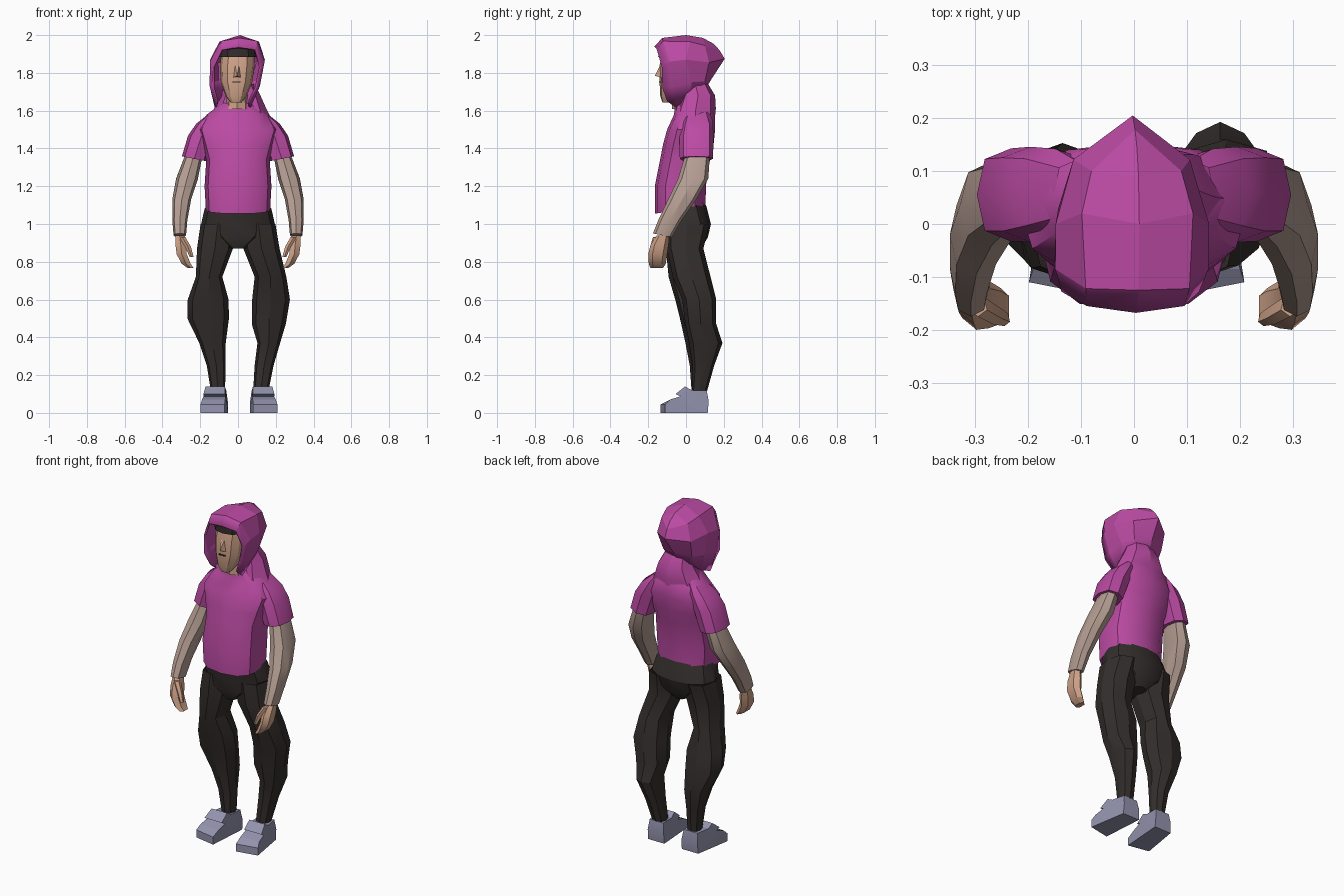
import bpy, bmesh, math
from mathutils import Vector


def material(name, rgb):
    m = bpy.data.materials.new(name)
    m.diffuse_color = (*rgb, 1)
    return m


PURPLE = material("purple cloth", (0.50, 0.07, 0.37))
BLACK = material("black trousers", (0.034, 0.028, 0.026))
GREY = material("grey shoe", (0.29, 0.29, 0.42))
SLEEVE = material("pale undersleeve", (0.46, 0.34, 0.29))
SKIN = material("skin", (0.63, 0.37, 0.25))
HAIR = material("dark hair", (0.032, 0.024, 0.024))


def finish(name, verts, faces, mat, angle=28):
    me = bpy.data.meshes.new(name)
    bm = bmesh.new()
    vs = [bm.verts.new(v) for v in verts]
    for f in faces:
        bm.faces.new([vs[i] for i in f])
    bmesh.ops.remove_doubles(bm, verts=bm.verts, dist=0.0005)
    bmesh.ops.recalc_face_normals(bm, faces=bm.faces)
    bm.to_mesh(me)
    bm.free()
    me.materials.append(mat)
    ob = bpy.data.objects.new(name, me)
    bpy.context.collection.objects.link(ob)
    bpy.ops.object.select_all(action='DESELECT')
    ob.select_set(True)
    bpy.context.view_layer.objects.active = ob
    bpy.ops.object.shade_smooth_by_angle(angle=math.radians(angle))
    return ob


def loft(name, rings, mat, sides=8, side=1, square=0.85, angle=28, caps=(1, 1)):
    """Rings are (x, y, z, rx, ry[, slope along x, slope along y])."""
    def sq(v):
        return math.copysign(abs(v) ** square, v) if abs(v) > 1e-6 else 0
    verts, faces = [], []
    for r in rings:
        x, y, z, rx, ry, sx, sy = (tuple(r) + (0, 0))[:7]
        for i in range(sides):
            a = math.tau * i / sides - math.pi / 2
            dx, dy = rx * sq(math.cos(a)), ry * sq(math.sin(a))
            verts.append((side * (x + dx), y + dy, z + sx * dx + sy * dy))
    for k in range(len(rings) - 1):
        for i in range(sides):
            j = (i + 1) % sides
            a, b = k * sides, (k + 1) * sides
            faces.append((a + i, a + j, b + j, b + i))
    if caps[0]:
        faces.append(tuple(range(sides)))
    if caps[1]:
        faces.append(tuple(range((len(rings) - 1) * sides, len(rings) * sides)))
    return finish(name, verts, faces, mat, angle)


# Shirt body, collar folds
loft("shirt_body", [
    (0, -.03, 1.075, .17, .134, 0, .15), (0, -.03, 1.20, .177, .135),
    (0, -.005, 1.34, .168, .132), (0, .012, 1.42, .19, .134),
    (0, .027, 1.50, .215, .127), (0, .045, 1.58, .165, .108),
    (0, .03, 1.64, .085, .088)], PURPLE, 12, square=.78, angle=35)
loft("hood_collar", [
    (.008, .048, 1.57, .162, .106), (.012, .052, 1.61, .138, .106),
    (.014, .064, 1.68, .105, .09), (.01, .05, 1.74, .078, .068)],
    PURPLE, 8, caps=(0, 1))

# Trousers
loft("pelvis", [
    (0, -.01, 1.13, .145, .105), (0, -.01, 1.08, .177, .122),
    (0, .008, 1.0, .195, .124), (0, .0, .93, .15, .116),
    (0, -.005, .87, .045, .085)], BLACK, 12)
loft("leg_a", [
    (-.108, .008, 1.0, .09, .116), (-.122, -.01, .87, .095, .097),
    (-.153, .0, .72, .07, .092), (-.158, .033, .60, .108, .09),
    (-.158, .05, .50, .11, .082), (-.135, .075, .37, .07, .078),
    (-.115, .07, .25, .05, .05), (-.106, .068, .11, .037, .038)],
    BLACK, square=.8, caps=(0, 1))
loft("leg_b", [
    (.108, .008, 1.0, .09, .116), (.124, -.005, .87, .096, .097),
    (.172, .03, .72, .084, .10), (.175, .07, .60, .10, .09),
    (.163, .078, .47, .09, .082), (.163, .105, .37, .06, .088),
    (.138, .092, .25, .05, .057), (.12, .07, .11, .04, .04)],
    BLACK, square=.8, caps=(0, 1))

# Shoes: side profile extruded, wider at the sole, toes turned out
SHOE = [(-.135, 0), (-.135, .045), (-.085, .07), (-.03, .088), (-.055, .10),
        (-.005, .14), (.03, .12), (.11, .118), (.12, .06), (.115, 0)]
for side, cx, tag in ((-1, .122, "a"), (1, .132, "b")):
    n = len(SHOE)
    verts = []
    for e in (-1, 1):
        for y, z in SHOE:
            half = .064 - .14 * max(0, z - .05) - .10 * max(0, y - .02)
            back = .025 if e > 0 and y < -.1 else 0
            verts.append((side * (cx - .11 * (y + .02) + e * half), y + back, z))
    faces = [(i, (i + 1) % n, n + (i + 1) % n, n + i) for i in range(n)]
    # side walls follow the length of the shoe
    for o in (0, n):
        faces += [tuple(o + i for i in f) for f in
                  ((0, 1, 2, 3, 9), (3, 4, 5, 6), (3, 6, 7, 8, 9))]
    finish("shoe_" + tag, verts, faces, GREY, 15)

# Arms
for side, tag in ((-1, "a"), (1, "b")):
    loft("shirt_sleeve_" + tag, [
        (.11, .06, 1.60, .04, .06, -.3), (.148, .06, 1.545, .074, .082, -.2),
        (.195, .056, 1.46, .07, .09, .1), (.232, .055, 1.345, .065, .088, .2)],
        PURPLE, 8, side, square=.75, caps=(0, 1))
    loft("arm_" + tag, [
        (.235, .06, 1.36, .047, .066), (.27, .038, 1.24, .058, .08),
        (.298, -.02, 1.13, .05, .075), (.308, -.085, 1.02, .04, .062),
        (.308, -.125, .94, .033, .05, 0, -.2)], SLEEVE, 8, side, caps=(0, 1))
    loft("hand_" + tag, [
        (.31, -.122, .94, .025, .034), (.303, -.14, .89, .032, .048),
        (.298, -.15, .84, .03, .05), (.275, -.152, .79, .027, .045),
        (.252, -.155, .768, .018, .034)], SKIN, 6, side, caps=(0, 1))
    loft("thumb_" + tag, [
        (.295, -.155, .93, .018, .02), (.265, -.172, .88, .016, .018),
        (.245, -.18, .825, .011, .013)], SKIN, 5, side)

# Head, neck, nose, mouth, hair
loft("neck", [(-.005, -.01, 1.61, .06, .065), (-.005, -.015, 1.70, .055, .06)], SKIN,
     caps=(0, 0))
loft("head", [
    (-.01, -.098, 1.642, .028, .026), (-.01, -.08, 1.675, .054, .056),
    (-.008, -.042, 1.75, .084, .098), (-.004, -.032, 1.84, .092, .108),
    (0, -.025, 1.90, .088, .10)], SKIN, 12, caps=(1, 0))
finish("nose", [(-.018, -.13, 1.855), (.008, -.13, 1.855), (-.027, -.13, 1.775),
                (.017, -.13, 1.775), (-.005, -.165, 1.785)],
       [(0, 1, 4), (0, 4, 2), (1, 3, 4), (2, 4, 3), (0, 2, 3, 1)], SKIN, 10)
finish("mouth", [(x, y, z) for z in (1.748, 1.754) for y in (-.144, -.136)
                 for x in (-.028, .014)],
       [(0, 1, 3, 2), (4, 5, 7, 6), (0, 1, 5, 4), (2, 3, 7, 6),
        (0, 2, 6, 4), (1, 3, 7, 5)], HAIR, 10)
loft("hair", [(0, -.03, 1.885, .10, .117), (0, -.03, 1.93, .095, .113),
              (0, -.01, 1.96, .06, .08)], HAIR, 12, caps=(0, 1))

# Hood: half strips from face edge to the point at the back, mirrored
HOOD = [
    [(.09, -.10, 1.65), (.118, -.125, 1.72), (.13, -.128, 1.83),
     (.092, -.155, 1.925), (0, -.168, 1.94)],
    [(.095, -.055, 1.617), (.133, -.07, 1.73), (.145, -.085, 1.86),
     (.098, -.122, 1.968), (0, -.125, 1.985)],
    [(.088, .02, 1.645), (.128, .03, 1.75), (.145, .0, 1.87),
     (.105, .02, 1.965), (0, 0, 2.0)],
    [(.055, .08, 1.70), (.095, .10, 1.755), (.11, .122, 1.855),
     (.085, .10, 1.945), (0, .09, 1.985)],
    [(0, .10, 1.71), (0, .14, 1.775), (0, .205, 1.875),
     (0, .178, 1.92), (0, .145, 1.955)]]
verts, faces = [], []
for side in (-1, 1):
    base = len(verts)
    # the hood leans slightly to one side
    verts += [(side * x - .003 + .1 * (z - 1.87), y, z)
              for row in HOOD for x, y, z in row]
    for r in range(4):
        for c in range(4):
            a = base + r * 5 + c
            faces.append((a, a + 1, a + 6, a + 5))
hood = finish("hood", verts, faces, PURPLE, 15)
# make the open shell face outward, then thicken it inward
if sum(p.normal.dot(p.center - Vector((0, 0, 1.82))) for p in hood.data.polygons) < 0:
    hood.data.flip_normals()
thick = hood.modifiers.new("thickness", 'SOLIDIFY')
thick.thickness = .012
thick.offset = -1
